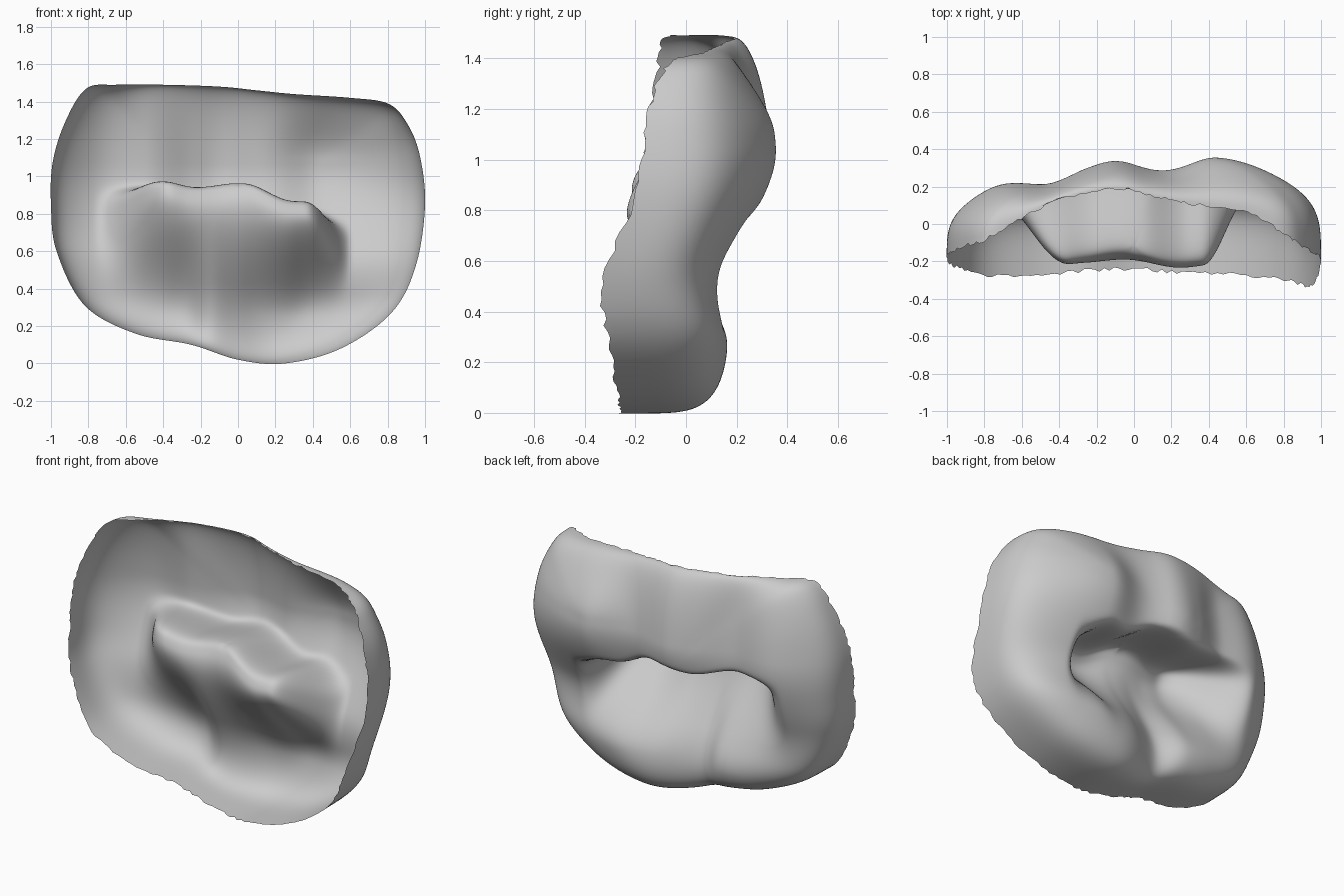
import bpy, bmesh, math, random
from mathutils import Vector

random.seed(4)
cube = bpy.data.objects.get("Cube")
if cube:
    bpy.data.objects.remove(cube)

SPOKES, RINGS = 220, 100
CENTRE = Vector((0, 0, 0.8))

# Open rim of the shell, anticlockwise from its left side
RIM = [Vector(p) for p in (
    (1, -.2, .85), (.97, -.16, 1.12), (.9, -.12, 1.29), (.8, -.05, 1.39),
    (.6, .06, 1.42), (.3, .11, 1.44), (.1, .15, 1.46), (-.1, .19, 1.48), (-.4, .13, 1.49),
    (-.65, 0, 1.49), (-.81, -.09, 1.47), (-.92, -.12, 1.3), (-.99, -.16, 1.08),
    (-1, -.18, .85), (-.97, -.22, .6), (-.82, -.27, .31), (-.55, -.28, .16),
    (-.25, -.25, .1), (0, -.24, .02), (.25, -.26, 0), (.55, -.27, .08),
    (.82, -.3, .27), (.95, -.33, .52))]


def smooth(a, b, v):
    t = min(1, max(0, (v - a) / (b - a)))
    return t * t * (3 - 2 * t)


def bump(v, middle, width):
    return math.exp(-((v - middle) / width) ** 2 / 2)


def rim_point(f):
    """Closed smooth curve through the rim points."""
    n = len(RIM)
    i = int(f * n)
    t = f * n - i
    a, b, c, d = (RIM[(i + k) % n] for k in (-1, 0, 1, 2))
    return 0.5 * (2 * b + (c - a) * t + (2 * a - 5 * b + 4 * c - d) * t ** 2
                  + (3 * b - a - 3 * c + d) * t ** 3)


def back_depth(x, z):
    """Swollen back: a lobed upper band and a creased lower band."""
    upper = smooth(.38, 1.06, z)
    lower = 1 - smooth(.25, .62, z)
    left_lobe = bump(x, .45, .14 if x < .45 else .28) * (1 - .8 * smooth(1.1, 1.42, z))
    lobes = .075 * bump(x, -.1, .13) + .1 * left_lobe + .05 * bump(x, -.72, .13)
    crease = bump(x, -.14, .07 if x < -.14 else .16)
    step = .03 * smooth(-.2, .2, x) - .08 * crease
    return .1 + upper * (.172 - .05 * smooth(-.25, -.5, x) + lobes) + lower * (step + .06)


def fold(x, z):
    """Depth of the inward ridge, blunt and steep above, gentle below."""
    reach = smooth(-.77, -.34, x) * (1 - smooth(.37, .61, x))
    crest = (.71 - .07 * smooth(.05, .3, x) - .05 * smooth(.35, .55, x)
             + .025 * bump(x, 0, .1) + .06 * smooth(-.2, -.5, x))
    if z > crest:
        height = math.exp(-((z - crest) / .13) ** 4)
    else:
        # the hollow under the ridge is widest at the crease, narrow at its left end
        height = bump(z, crest, .18 + .04 * smooth(-.3, -.1, x) - .11 * smooth(0, .5, x))
    return .4 * reach * height


def surface_point(edge, ring):
    """One point between the middle of the back and the rim."""
    out = edge - CENTRE
    p = 3.5 + (.5 * max(0, out.x) - 1.5 * out.z) / math.hypot(out.x, out.z)
    # rings crowd together on the curved wall
    spread = math.sin(math.pi / 2 * ring / RINGS)
    depth = max(0, 1 - spread ** p) ** (1 / p)
    x, z = out.x * spread, CENTRE.z + out.z * spread
    h = fold(x, z) * smooth(0, .3, depth)
    y = edge.y + (back_depth(x, z) - edge.y) * depth - h
    return Vector((x, y, z + .43 * h))


# Shell built as rings from the middle out to the rim
bm = bmesh.new()
middle = bm.verts.new(surface_point(RIM[0], 0))
edges = [rim_point(i / SPOKES) for i in range(SPOKES)]
loops = []
for r in range(1, RINGS + 1):
    loops.append([bm.verts.new(surface_point(e, r)) for e in edges])
for v in loops[-1]:
    v.co.y += random.uniform(-.01, .01)
for i in range(SPOKES):
    j = (i + 1) % SPOKES
    bm.faces.new((middle, loops[0][j], loops[0][i]))
    for inner, outer in zip(loops, loops[1:]):
        bm.faces.new((inner[i], inner[j], outer[j], outer[i]))

# Soften the folds
inside = [v for ring in loops[:-1] for v in ring] + [middle]
for _ in range(4):
    bmesh.ops.smooth_vert(bm, verts=inside, factor=.5,
                          use_axis_x=True, use_axis_y=True, use_axis_z=True)
bmesh.ops.recalc_face_normals(bm, faces=bm.faces)
if sum(f.normal.y * f.calc_area() for f in bm.faces) < 0:
    bmesh.ops.reverse_faces(bm, faces=bm.faces)
for f in bm.faces:
    f.smooth = True

mesh = bpy.data.meshes.new("folded_shell")
bm.to_mesh(mesh)
bm.free()
shell = bpy.data.objects.new("folded_shell", mesh)
bpy.context.collection.objects.link(shell)

# Plain grey
grey = bpy.data.materials.new("plain_grey")
grey.use_nodes = True
grey.diffuse_color = (.6, .6, .6, 1)
grey.node_tree.nodes["Principled BSDF"].inputs["Base Color"].default_value = (.6, .6, .6, 1)
mesh.materials.append(grey)
